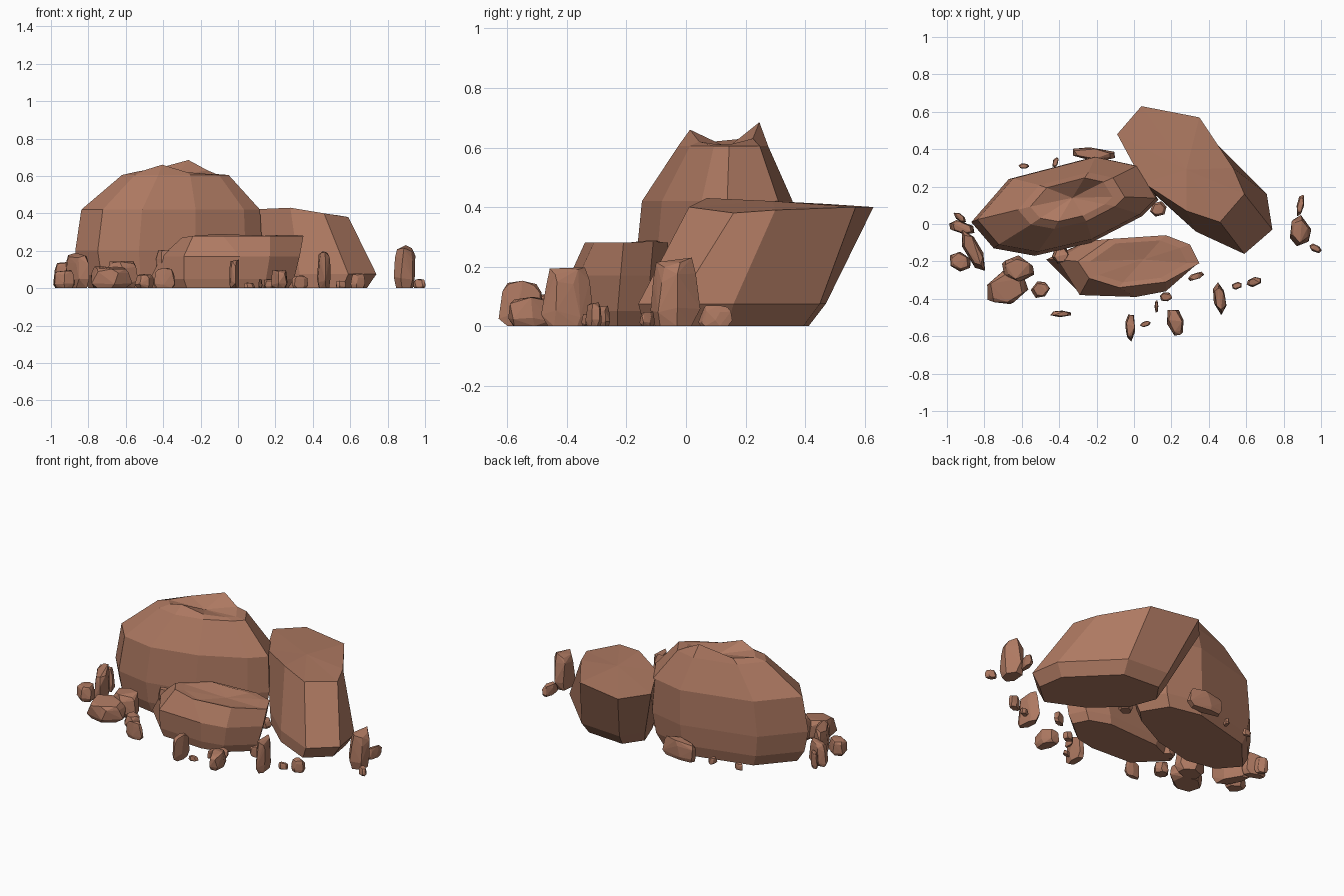
import bpy, bmesh, math, random
from mathutils import Vector

if "Cube" in bpy.data.objects:
    bpy.data.objects.remove(bpy.data.objects["Cube"])

random.seed(4)
mat = bpy.data.materials.new("red_brown_stone")
mat.diffuse_color = (0.42, 0.19, 0.12, 1)
mat.use_nodes = True
mat.node_tree.nodes["Principled BSDF"].inputs["Base Color"].default_value = mat.diffuse_color


def finish(bm, name):
    bmesh.ops.recalc_face_normals(bm, faces=bm.faces[:])
    me = bpy.data.meshes.new(name)
    bm.to_mesh(me)
    bm.free()
    me.materials.append(mat)
    ob = bpy.data.objects.new(name, me)
    bpy.context.collection.objects.link(ob)
    return ob


def ring(pts, z, s=1.0, shift=(0, 0)):
    """Outline scaled about its box centre, at one height or a height per point."""
    xs, ys = [p[0] for p in pts], [p[1] for p in pts]
    cx, cy = (min(xs) + max(xs)) / 2, (min(ys) + max(ys)) / 2
    zs = z if isinstance(z, (list, tuple)) else [z] * len(pts)
    return [(cx + shift[0] + (x - cx) * s, cy + shift[1] + (y - cy) * s, h)
            for (x, y), h in zip(pts, zs)]


def loft(name, rings, cap):
    """Faceted boulder: stacked rings, flat bottom, fan to a cap point."""
    bm = bmesh.new()
    vs = [[bm.verts.new(p) for p in r] for r in rings]
    n = len(vs[0])
    for a, b in zip(vs, vs[1:]):
        for i in range(n):
            j = (i + 1) % n
            bm.faces.new((a[i], a[j], b[j], b[i]))
    bm.faces.new(vs[0])
    c = bm.verts.new(cap)
    for i in range(n):
        bm.faces.new((vs[-1][i], vs[-1][(i + 1) % n], c))
    return finish(bm, name)


def chunk(name, x, y, sx, sy, h, rot=0, taper=0.75):
    """Small angular stone: hull of jittered rings."""
    bm = bmesh.new()
    a0 = random.random()
    ca, sa = math.cos(math.radians(rot)), math.sin(math.radians(rot))
    for z, s in ((0, 0.8), (0.25, 1.0), (0.75, 0.92), (0.97, taper)):
        for i in range(6):
            a = a0 + i * math.tau / 6 + random.uniform(-0.2, 0.2)
            r = s * random.uniform(0.9, 1.08)
            u, v = math.cos(a) * r * sx / 2, math.sin(a) * r * sy / 2
            k = random.uniform(-0.12, 0.03) if z > 0 else 0
            bm.verts.new((x + u * ca - v * sa, y + u * sa + v * ca, (z + k) * h))
    res = bmesh.ops.convex_hull(bm, input=bm.verts[:])
    junk = [v for v in bm.verts if not v.link_faces]
    bmesh.ops.delete(bm, geom=junk, context='VERTS')
    return finish(bm, name)


# Tall back-left boulder with a jagged crest
A = [(-.87, .01), (-.67, .24), (-.21, .36), (.02, .31), (.13, .13),
     (.04, .04), (-.23, -.10), (-.53, -.17), (-.75, -.13)]
loft("tall_boulder", [
    ring(A, 0, 0.86), ring(A, 0.07, 0.95), ring(A, 0.2),
    ring(A, 0.42, 0.955, (0.01, 0.01)), ring(A, 0.605, 0.57, (0.035, 0.03)),
    ring(A, [.62, .63, .685, .63, .61, .61, .62, .66, .63], 0.44, (0.035, 0.035)),
], (-0.33, 0.14, 0.60))

# Right boulder leaning backwards
top = [(-.09, .48), (.04, .63), (.35, .57), (.53, .30),
       (.59, .16), (.46, .01), (.28, .07), (.05, .22)]
low = [(.05, .34), (.14, .47), (.42, .45), (.71, .16),
       (.74, -.03), (.59, -.16), (.33, -.04), (.12, .15)]
loft("leaning_boulder", [
    ring(low, 0, 0.88, (-0.01, -0.02)), ring(low, 0.075),
    ring(top, [.41, .40, .40, .39, .38, .40, .43, .42]),
], (0.28, 0.29, 0.42))

# Low flat boulder in front
top = [(-.30, -.20), (-.13, -.08), (.17, -.06), (.30, -.11),
       (.35, -.21), (.17, -.31), (-.08, -.34), (-.24, -.29)]
mid = [(-.41, -.19), (-.24, -.09), (.15, -.07), (.28, -.12),
       (.33, -.22), (.17, -.36), (.01, -.39), (-.29, -.38)]
low = [(-.47, -.19), (-.27, -.10), (.11, -.08), (.25, -.13),
       (.30, -.23), (.15, -.355), (.01, -.385), (-.29, -.37)]
loft("low_boulder", [
    ring(low, 0, 0.92), ring(low, 0.05), ring(mid, 0.17),
    ring(top, [.27, .28, .28, .285, .28, .28, .28, .28]),
    ring(top, [.28, .29, .28, .285, .275, .275, .27, .28], 0.8),
], (0.05, -0.19, 0.265))

# Scattered stones: x, y, width, depth, height, rotation
stones = [
    (.89, -.04, .12, .17, .23, 5), (.89, .10, .04, .12, .07, -10),
    (.97, -.13, .07, .04, .05, -30), (.46, -.40, .07, .17, .20, 10),
    (.55, -.33, .06, .04, .04, 20), (.64, -.31, .09, .05, .08, 15),
    (.22, -.52, .09, .16, .10, 15), (-.02, -.55, .06, .15, .16, 0),
    (.06, -.535, .06, .03, .03, 20), (.12, -.44, .02, .07, .05, 0),
]
for i, s in enumerate(stones):
    chunk(f"right_stone_{i + 1}", *s)

# Cluster at the left end
cluster = [
    (-.68, -.34, .24, .19, .12, 15), (-.62, -.24, .19, .14, .15, -10),
    (-.50, -.35, .10, .09, .08, 30), (-.86, -.14, .09, .26, .19, 28),
    (-.92, -.02, .15, .07, .15, -15), (-.93, .035, .08, .04, .10, -40),
    (-.93, -.20, .13, .10, .10, -35), (-.39, -.48, .12, .035, .11, 0),
    (-.39, -.17, .10, .10, .21, 0),
]
for i, s in enumerate(cluster):
    chunk(f"left_stone_{i + 1}", *s)

# Stones tucked behind and between the boulders
tucked = [
    (-.22, .375, .27, .07, .12, -5), (-.42, .33, .03, .06, .04, -20),
    (-.59, .31, .06, .03, .04, 0), (.13, .08, .09, .08, .05, 20),
    (.33, -.28, .09, .04, .07, 20), (.17, -.39, .07, .05, .05, 0),
]
for i, s in enumerate(tucked):
    chunk(f"gap_stone_{i + 1}", *s)
